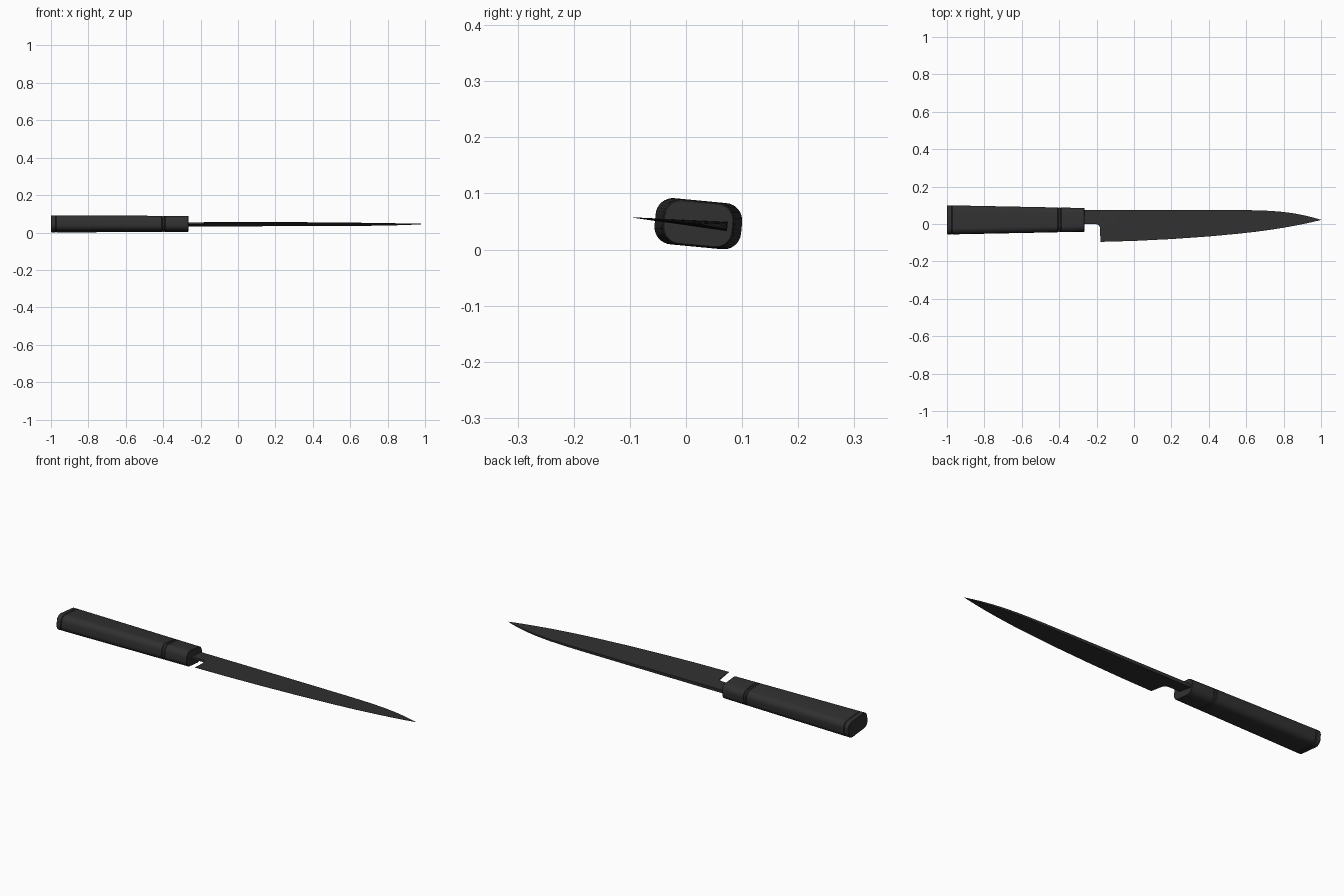
import bpy, bmesh
from math import radians, sin, cos, pi
from mathutils import Matrix

if "Cube" in bpy.data.objects:
    bpy.data.objects.remove(bpy.data.objects["Cube"])

# the knife rests slightly rolled about its long axis
CY, CZ = 0.022, 0.046
ROLL = Matrix.Translation((0, CY, CZ)) @ Matrix.Rotation(radians(-5.4), 4, 'X')

dark = bpy.data.materials.new("dark")
dark.diffuse_color = (0.03, 0.03, 0.03, 1)
dark.use_nodes = True
dark.node_tree.nodes["Principled BSDF"].inputs["Base Color"].default_value = dark.diffuse_color


def loft(name, rings, angle):
    """Skin a list of equal-length point rings and cap both ends."""
    bm = bmesh.new()
    loops = [[bm.verts.new(p) for p in ring] for ring in rings]
    n = len(loops[0])
    for a, b in zip(loops, loops[1:]):
        for i in range(n):
            j = (i + 1) % n
            bm.faces.new((a[i], a[j], b[j], b[i]))
    bm.faces.new(loops[0])
    bm.faces.new(loops[-1])
    bmesh.ops.recalc_face_normals(bm, faces=bm.faces)
    bm.transform(ROLL)
    me = bpy.data.meshes.new(name)
    bm.to_mesh(me)
    bm.free()
    me.materials.append(dark)
    ob = bpy.data.objects.new(name, me)
    bpy.context.collection.objects.link(ob)
    bpy.context.view_layer.objects.active = ob
    ob.select_set(True)
    bpy.ops.object.shade_smooth_by_angle(angle=radians(angle))
    ob.select_set(False)


def oval_ring(x, inset=0.0, r=0.031, steps=8):
    """Rounded-rectangle handle section, tapering towards the blade."""
    t = (x + 1) / 0.735
    hy = 0.0775 - 0.0147 * t - inset
    hz = 0.0413 - 0.0013 * t - inset
    r -= inset
    pts = []
    for k, (sy, sz) in enumerate(((1, 1), (-1, 1), (-1, -1), (1, -1))):
        for s in range(steps + 1):
            a = (k + s / steps) * pi / 2
            pts.append((x, sy * (hy - r) + r * cos(a), sz * (hz - r) + r * sin(a)))
    return pts


def handle_part(name, x0, x1, b=0.003):
    loft(name, [oval_ring(x0, b), oval_ring(x0 + b, 0), oval_ring(x1 - b, 0), oval_ring(x1, b)], 30)


# handle: end cap, grip, spacer ring and ferrule
handle_part("butt_cap", -1.0, -0.973)
handle_part("handle_grip", -0.973, -0.405)
handle_part("spacer_ring", -0.405, -0.39)
handle_part("ferrule", -0.39, -0.265, 0.002)

# blade stations: x, spine y, edge y, spine half thickness
stations = [
    (-0.30, 0.074, 0.0, 0.0085), (-0.205, 0.074, 0.0, 0.0085),
    (-0.193, 0.074, -0.003, 0.0085), (-0.184, 0.074, -0.012, 0.0085),
    (-0.181, 0.074, -0.024, 0.0085), (-0.180, 0.074, -0.096, 0.0085),
    (0.0, 0.074, -0.091, 0.0080), (0.2, 0.074, -0.081, 0.0075),
    (0.4, 0.074, -0.067, 0.0068), (0.55, 0.074, -0.053, 0.0062),
    (0.65, 0.073, -0.042, 0.0057), (0.73, 0.070, -0.031, 0.0052),
    (0.80, 0.064, -0.020, 0.0046), (0.86, 0.056, -0.009, 0.0038),
    (0.92, 0.044, 0.003, 0.0028), (0.96, 0.034, 0.012, 0.0018),
    (1.0, 0.0225, 0.0215, 0.0004),
]
rings = []
for x, spine, edge, h in stations:
    # tang and heel keep the wedge thickness of the full blade section
    e = h * (edge + 0.096) / 0.17 if x < -0.1805 else 0.0
    e = max(e, 0.0003)
    s, g = spine - CY, edge - CY
    rings.append([(x, s, h), (x, g, e), (x, g, -e), (x, s, -h)])
loft("blade", rings, 25)
